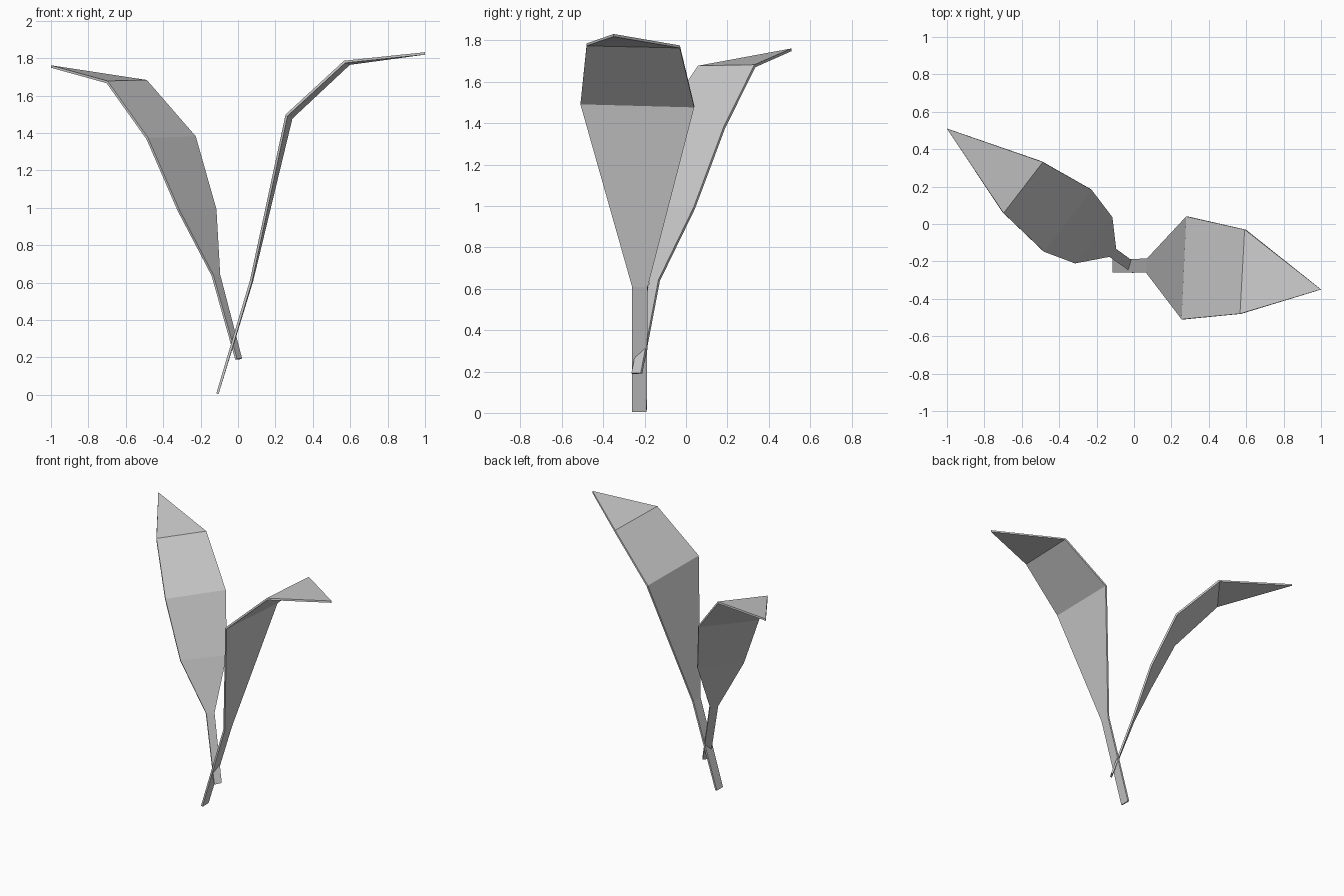
import bpy, bmesh
from mathutils import Vector

cube = bpy.data.objects.get("Cube")
if cube:
    bpy.data.objects.remove(cube, do_unlink=True)

grey = bpy.data.materials.new("plain_grey")
grey.use_nodes = True
COLOUR = (0.6, 0.6, 0.6, 1.0)
grey.diffuse_color = COLOUR
bsdf = grey.node_tree.nodes["Principled BSDF"]
bsdf.inputs["Base Color"].default_value = COLOUR
bsdf.inputs["Roughness"].default_value = 0.8


def leaf(name, rows, tip, up, thickness):
    """Folded blade: pairs of edge points from the stem upwards, closed by a tip."""
    bm = bmesh.new()
    pairs = [[bm.verts.new(p) for p in row] for row in rows]
    for (a, b), (c, d) in zip(pairs, pairs[1:]):
        bm.faces.new((a, b, d, c))
    bm.faces.new((*pairs[-1], bm.verts.new(tip)))
    bm.normal_update()
    # upper side faces the inside of the sprout
    if sum((f.normal for f in bm.faces), Vector()).dot(Vector(up)) < 0:
        bmesh.ops.reverse_faces(bm, faces=bm.faces[:])
    mesh = bpy.data.meshes.new(name)
    bm.to_mesh(mesh)
    bm.free()
    mesh.materials.append(grey)
    obj = bpy.data.objects.new(name, mesh)
    bpy.context.collection.objects.link(obj)
    solid = obj.modifiers.new("thickness", 'SOLIDIFY')
    solid.thickness = thickness
    solid.offset = 0
    solid.use_even_offset = True
    return obj


# Broad leaf leaning to the left
leaf("broad_leaf",
     [((-0.11, -0.26, 0.005), (-0.11, -0.19, 0.005)),
      ((0.07, -0.26, 0.61), (0.075, -0.185, 0.61)),
      ((0.26, -0.51, 1.495), (0.285, 0.04, 1.48)),
      ((0.57, -0.48, 1.78), (0.595, -0.03, 1.77)),
      ],
     (1.0, -0.35, 1.825), (-1, 0, 1), 0.013)

# Slender leaf leaning to the right and back
leaf("slender_leaf",
     [((-0.01, -0.26, 0.19), (0.017, -0.215, 0.192)),
      ((-0.137, -0.172, 0.64), (-0.1, -0.13, 0.64)),
      ((-0.32, -0.207, 0.99), (-0.12, 0.04, 0.99)),
      ((-0.485, -0.145, 1.37), (-0.23, 0.185, 1.378)),
      ((-0.70, 0.06, 1.672), (-0.49, 0.333, 1.677)),
      ],
     (-1.0, 0.51, 1.755), (1, -1, 1), 0.013)
